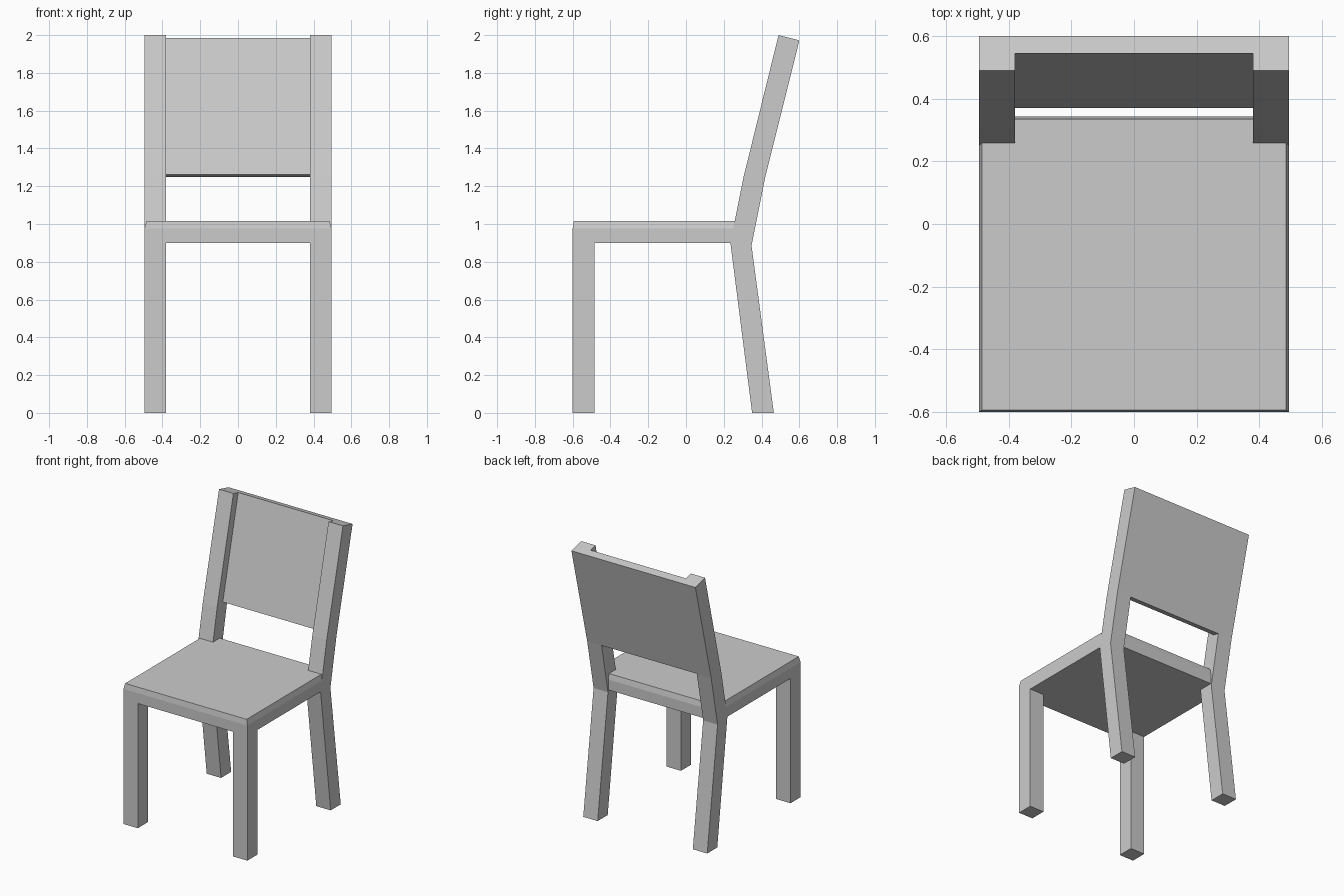
import bpy
import bmesh

if "Cube" in bpy.data.objects:
    bpy.data.objects.remove(bpy.data.objects["Cube"], do_unlink=True)

grey = bpy.data.materials.new("light grey")
grey.use_nodes = True
grey.diffuse_color = (0.6, 0.6, 0.6, 1)
grey.node_tree.nodes["Principled BSDF"].inputs["Base Color"].default_value = (0.6, 0.6, 0.6, 1)

HALF, INNER = 0.495, 0.38   # outer and inner x of the legs


def loft(name, rings):
    """Join rings of points with flat sides and close both ends."""
    bm = bmesh.new()
    rows = [[bm.verts.new(p) for p in ring] for ring in rings]
    for a, b in zip(rows, rows[1:]):
        for i in range(len(a)):
            j = (i + 1) % len(a)
            bm.faces.new((a[i], a[j], b[j], b[i]))
    bm.faces.new(rows[0])
    bm.faces.new(rows[-1])
    bmesh.ops.recalc_face_normals(bm, faces=bm.faces)
    mesh = bpy.data.meshes.new(name)
    bm.to_mesh(mesh)
    bm.free()
    mesh.materials.append(grey)
    ob = bpy.data.objects.new(name, mesh)
    bpy.context.collection.objects.link(ob)
    return ob


def prism(name, profile, x0, x1):
    """Extrude a side profile of (y, z) points along x."""
    return loft(name, [[(x, y, z) for y, z in profile] for x in (x0, x1)])


def seat_ring(z, inset, notch_y, back_y):
    """Seat outline notched around the back posts."""
    w, front = HALF - inset, -0.6 + inset * 0.6
    half = [(w, front), (w, notch_y), (INNER, notch_y), (INNER, back_y)]
    return [(x, y, z) for x, y in half] + [(-x, y, z) for x, y in reversed(half)]


# Seat with a chamfered upper rim
loft("seat", [seat_ring(0.9, 0, 0.235, 0.343),
              seat_ring(0.975, 0, 0.25, 0.343),
              seat_ring(1.015, 0.01, 0.258, 0.335)])

# Legs, the back pair bending up into the backrest posts
front_leg = [(-0.6, 0), (-0.485, 0), (-0.485, 0.9), (-0.6, 0.9)]
back_post = [(0.35, 0), (0.465, 0), (0.347, 0.885), (0.42, 1.25), (0.6, 1.972),
             (0.49, 2.0), (0.305, 1.25), (0.258, 1.015), (0.235, 0.9)]
for side, s in (("left", 1), ("right", -1)):
    prism(side + "_front_leg", front_leg, s * INNER, s * HALF)
    prism(side + "_back_post", back_post, s * INNER, s * HALF)

# Backrest panel, flush with the back of the posts
prism("backrest_panel", [(0.37, 1.262), (0.42, 1.25), (0.6, 1.972), (0.545, 1.986)],
      -INNER, INNER)
